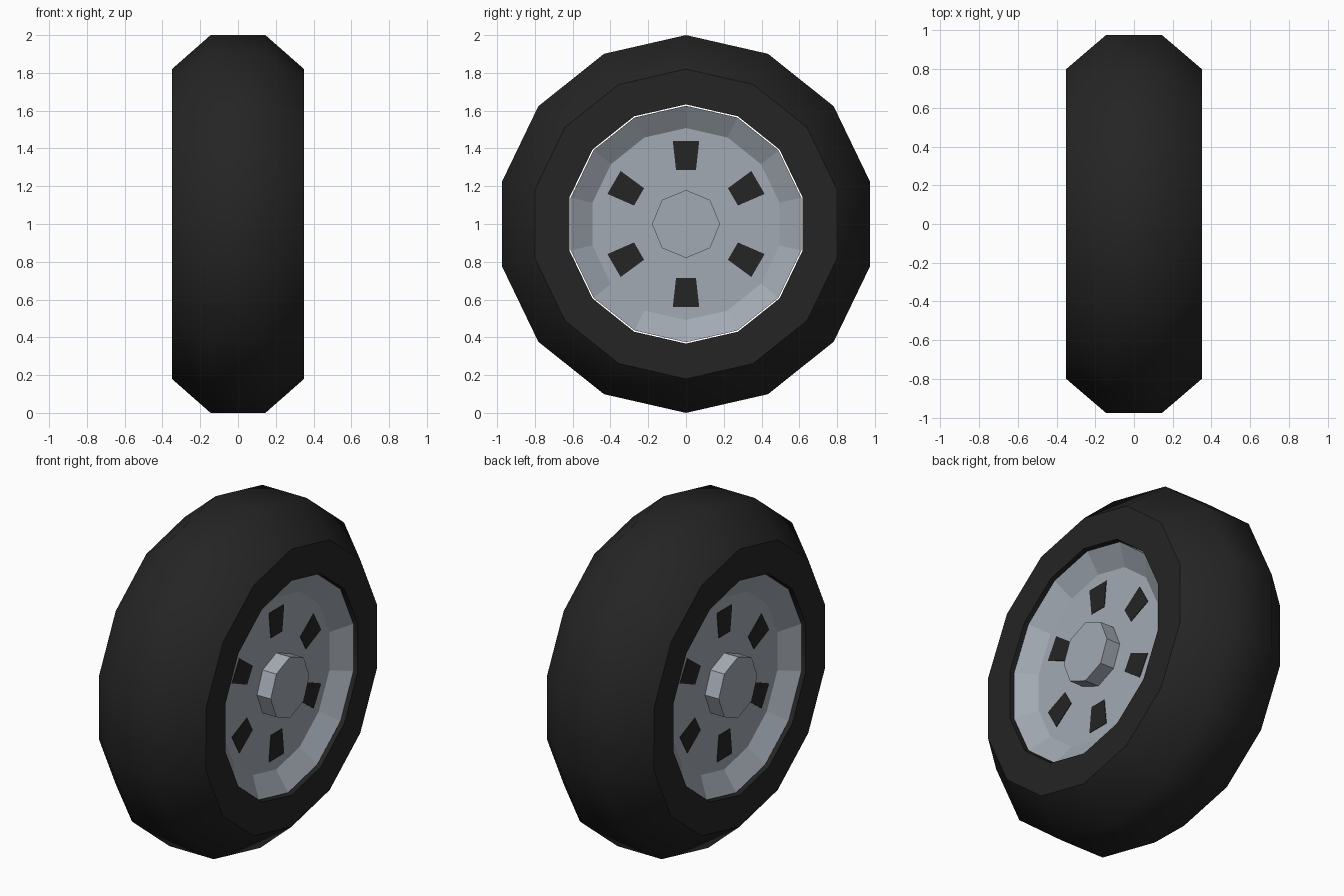
import bpy
import bmesh
from math import sin, cos, pi, radians

old = bpy.data.objects.get("Cube")
if old:
    bpy.data.objects.remove(old, do_unlink=True)


def material(name, colour):
    mat = bpy.data.materials.new(name)
    mat.use_nodes = True
    mat.diffuse_color = (*colour, 1)
    mat.node_tree.nodes["Principled BSDF"].inputs["Base Color"].default_value = (*colour, 1)
    return mat


rubber = material("black rubber", (0.018, 0.018, 0.018))
metal = material("grey metal", (0.36, 0.40, 0.45))

AXLE = 1.0    # height of the wheel centre
SIDES = 14


def finish(bm, name, mat):
    bmesh.ops.recalc_face_normals(bm, faces=bm.faces)
    mesh = bpy.data.meshes.new(name)
    bm.to_mesh(mesh)
    bm.free()
    obj = bpy.data.objects.new(name, mesh)
    bpy.context.collection.objects.link(obj)
    obj.location.z = AXLE
    mesh.materials.append(mat)
    return obj


def lathe(name, profile, mat, sides, closed=False):
    """Spin (x, radius) points around the x axis, first corner at the top."""
    bm = bmesh.new()
    rings = []
    for x, r in profile:
        angles = [2 * pi * i / sides for i in range(sides)]
        rings.append([bm.verts.new((x, r * sin(a), r * cos(a))) for a in angles])
    pairs = list(zip(rings, rings[1:]))
    if closed:
        pairs.append((rings[-1], rings[0]))
    else:
        bm.faces.new(rings[0])
        bm.faces.new(rings[-1])
    for a, b in pairs:
        for i in range(sides):
            j = (i + 1) % sides
            bm.faces.new((a[i], a[j], b[j], b[i]))
    return finish(bm, name, mat)


def mirrored(half):
    return half + [(-x, r) for x, r in reversed(half)]


# Tyre: flat crown, sloping shoulders, flat sidewalls and an open bore
tyre = lathe("tyre", mirrored([(0.35, 0.633), (0.35, 0.82), (0.145, 1.0)]),
             rubber, SIDES, closed=True)
bpy.context.view_layer.objects.active = tyre
tyre.select_set(True)
bpy.ops.object.shade_smooth_by_angle(angle=radians(45))
tyre.select_set(False)

# Rim: a drum dished on both sides, just clear of the tyre
lathe("rim", mirrored([(0.25, 0.508), (0.327, 0.626)]), metal, SIDES)

for side, label in ((1, "left"), (-1, "right")):
    # Octagonal hub cap
    lathe(label + "_hub_cap", [(side * 0.24, 0.18), (side * 0.34, 0.18)], metal, 8)

    # Six tapered dark vents on the dish floor
    bm = bmesh.new()
    for k in range(6):
        a = k * pi / 3
        corners = [(-0.053, 0.287), (0.053, 0.287), (0.07, 0.44), (-0.07, 0.44)]
        layers = [[bm.verts.new((side * x, t * cos(a) + r * sin(a), r * cos(a) - t * sin(a)))
                   for t, r in corners] for x in (0.247, 0.253)]
        for layer in layers:
            bm.faces.new(layer)
        for i in range(4):
            j = (i + 1) % 4
            bm.faces.new((layers[0][i], layers[0][j], layers[1][j], layers[1][i]))
    finish(bm, label + "_vents", rubber)
